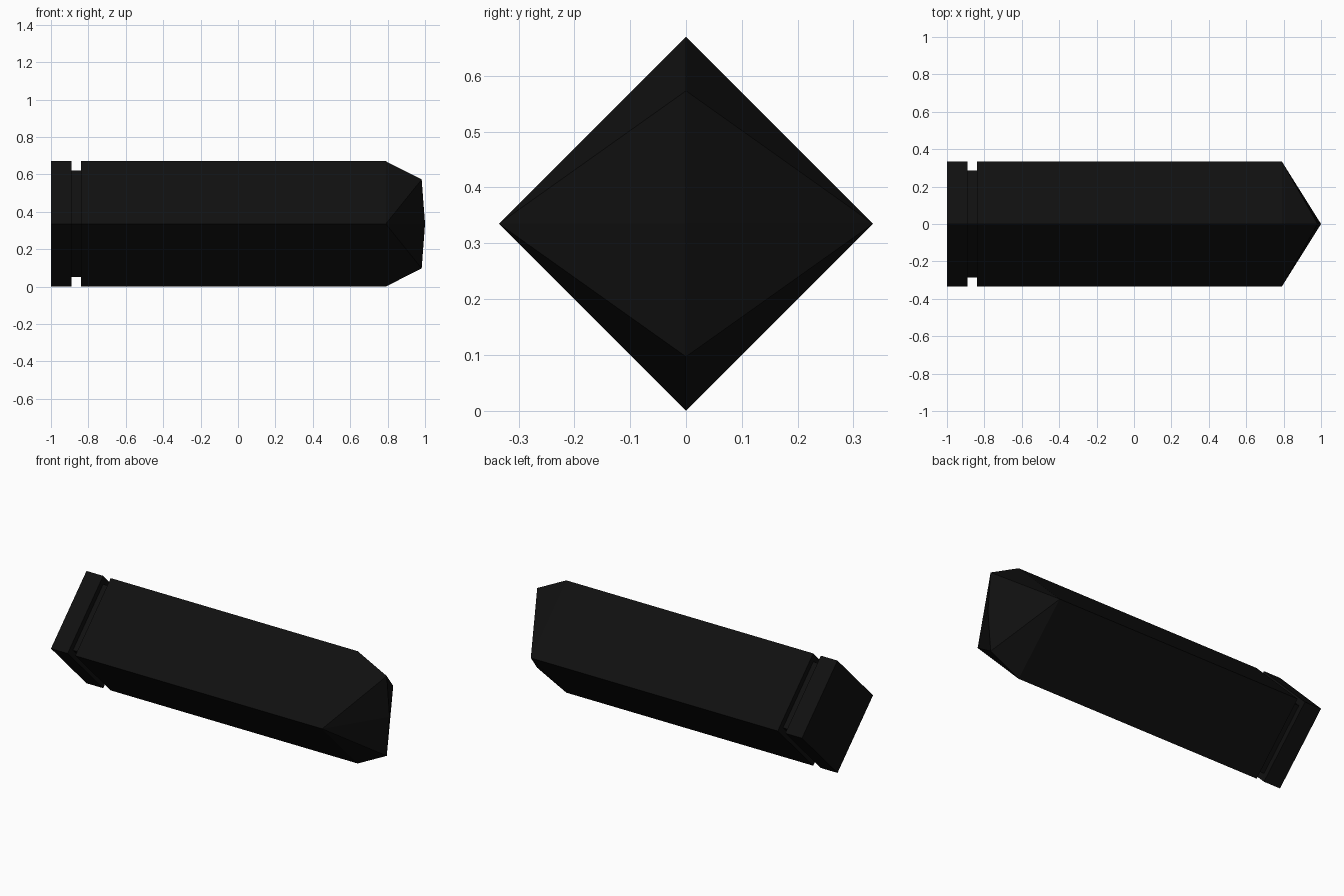
import bpy, bmesh

if "Cube" in bpy.data.objects:
    bpy.data.objects.remove(bpy.data.objects["Cube"])

R = 0.335          # half diagonal of the diamond section
GROOVE = 0.285     # half diagonal inside the groove

mat = bpy.data.materials.new("near black")
mat.diffuse_color = (0.005, 0.005, 0.005, 1)
mat.use_nodes = True
mat.node_tree.nodes["Principled BSDF"].inputs["Base Color"].default_value = mat.diffuse_color

bm = bmesh.new()


def ring(x, r):
    return [bm.verts.new((x, y * r, R + z * r))
            for y, z in ((1, 0), (0, 1), (-1, 0), (0, -1))]


# Diamond bar with a square groove near the back end
stations = [(-1, R), (-0.89, R), (-0.89, GROOVE), (-0.84, GROOVE), (-0.84, R), (0.79, R)]
rings = [ring(x, r) for x, r in stations]
for a, b in zip(rings, rings[1:]):
    for i in range(4):
        j = (i + 1) % 4
        bm.faces.new((a[i], a[j], b[j], b[i]))
bm.faces.new(rings[0])

# Wedge-shaped tip: upright ridge that bulges slightly at the middle
left, top, right, bottom = rings[-1]
centre = bm.verts.new((1, 0, R))
for outer, z in ((top, 0.573), (bottom, 0.097)):
    ridge = bm.verts.new((0.982, 0, z))
    for side in (left, right):
        bm.faces.new((side, outer, ridge))
        bm.faces.new((side, ridge, centre))

bmesh.ops.recalc_face_normals(bm, faces=bm.faces)
mesh = bpy.data.meshes.new("grooved_bar")
bm.to_mesh(mesh)
bm.free()
mesh.materials.append(mat)
bpy.context.collection.objects.link(bpy.data.objects.new("grooved_bar", mesh))
